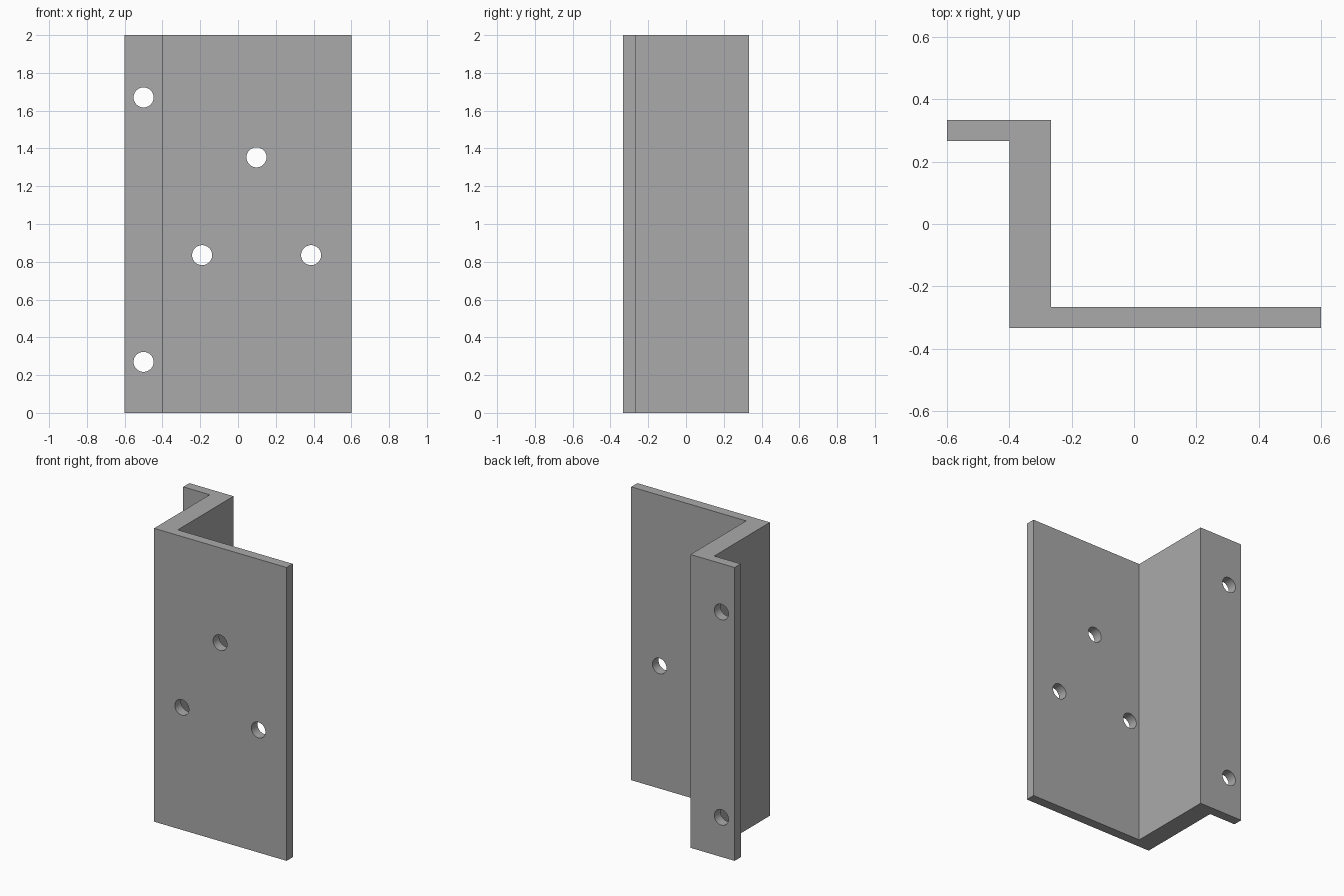
import bpy
import bmesh
from math import pi

old = bpy.data.objects.get("Cube")
if old:
    bpy.data.objects.remove(old, do_unlink=True)

HEIGHT = 2.0
HOLE_RADIUS = 0.053

grey = bpy.data.materials.new("plain grey")
grey.use_nodes = True
colour = (0.4, 0.4, 0.4, 1)
grey.diffuse_color = colour
grey.node_tree.nodes["Principled BSDF"].inputs["Base Color"].default_value = colour

# Z-shaped section: rear flange, thick web, front plate
profile = [(-0.6, 0.333), (-0.6, 0.267), (-0.4, 0.267), (-0.4, -0.333),
           (0.6, -0.333), (0.6, -0.267), (-0.267, -0.267), (-0.267, 0.333)]

bm = bmesh.new()
section = bm.faces.new([bm.verts.new((x, y, 0)) for x, y in profile])
result = bmesh.ops.extrude_face_region(bm, geom=[section])
top = [v for v in result["geom"] if isinstance(v, bmesh.types.BMVert)]
bmesh.ops.translate(bm, verts=top, vec=(0, 0, HEIGHT))
bmesh.ops.recalc_face_normals(bm, faces=bm.faces)
mesh = bpy.data.meshes.new("z_bracket")
bm.to_mesh(mesh)
bm.free()
mesh.materials.append(grey)
bracket = bpy.data.objects.new("z_bracket", mesh)
bpy.context.collection.objects.link(bracket)


# Round holes drilled front to back
def drill(name, x, y, z):
    bpy.ops.mesh.primitive_cylinder_add(vertices=48, radius=HOLE_RADIUS, depth=0.2,
                                        location=(x, y, z), rotation=(pi / 2, 0, 0))
    cutter = bpy.context.object
    cutter.name = name
    cutter.data.materials.append(grey)
    cutter.hide_render = True
    cutter.hide_set(True)
    cut = bracket.modifiers.new(name, "BOOLEAN")
    cut.operation = "DIFFERENCE"
    cut.solver = "EXACT"
    cut.object = cutter


for i, z in enumerate((0.27, 1.67)):
    drill(f"flange_hole_cutter_{i + 1}", -0.5, 0.3, z)
for i, (x, z) in enumerate(((-0.19, 0.835), (0.387, 0.835), (0.098, 1.353))):
    drill(f"plate_hole_cutter_{i + 1}", x, -0.3, z)

# Apply the cuts, remove the cutters and smooth the hole walls
bpy.ops.object.select_all(action="DESELECT")
bracket.select_set(True)
bpy.context.view_layer.objects.active = bracket
for name in [m.name for m in bracket.modifiers]:
    cutter = bracket.modifiers[name].object
    bpy.ops.object.modifier_apply(modifier=name)
    bpy.data.objects.remove(cutter, do_unlink=True)
bpy.ops.object.shade_smooth_by_angle(angle=pi / 6)
